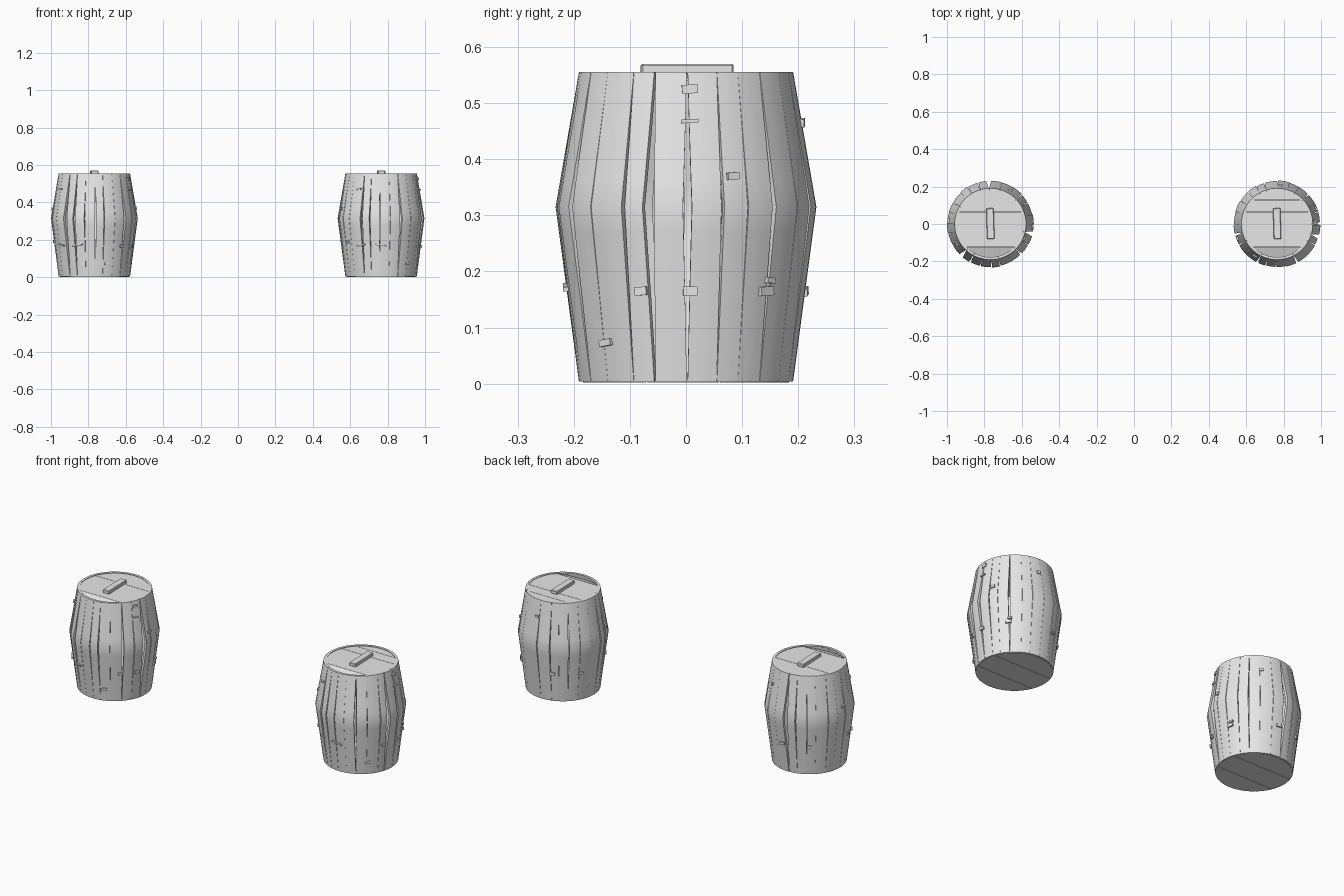
import bpy, bmesh, math, random
from mathutils import Matrix, Vector

if "Cube" in bpy.data.objects:
    bpy.data.objects.remove(bpy.data.objects["Cube"])

random.seed(4)
wood = bpy.data.materials.new("pale grey wood")
wood.diffuse_color = (0.8, 0.8, 0.8, 1)
wood.use_nodes = True
wood.node_tree.nodes["Principled BSDF"].inputs["Base Color"].default_value = wood.diffuse_color

Z_BOT, Z_MID, Z_TOP = 0.004, 0.315, 0.555
R_END, R_MID = 0.191, 0.233


def radius(z):
    t = (z - Z_BOT) / (Z_MID - Z_BOT) if z < Z_MID else (Z_TOP - z) / (Z_TOP - Z_MID)
    return R_END + (R_MID - R_END) * t


def finish(bm, name, cx, smooth=False):
    bmesh.ops.recalc_face_normals(bm, faces=bm.faces)
    me = bpy.data.meshes.new(name)
    bm.to_mesh(me)
    bm.free()
    me.materials.append(wood)
    ob = bpy.data.objects.new(name, me)
    ob.location.x = cx
    bpy.context.collection.objects.link(ob)
    if smooth:
        bpy.context.view_layer.objects.active = ob
        ob.select_set(True)
        bpy.ops.object.shade_smooth_by_angle(angle=math.radians(30))
        ob.select_set(False)
    return ob


def add_stave(bm, a0, a1, gap0, gap1, shift):
    # one bowed board, closed on all sides, narrowed at the belly by its gaps
    zs = [Z_BOT, 0.16, 0.27, Z_MID, 0.36, 0.46, Z_TOP]
    rings = []
    for z in zs:
        bulge = (radius(z) - R_END) / (R_MID - R_END)
        s = a0 + gap0 * (0.12 + 0.88 * bulge)
        e = a1 - gap1 * (0.12 + 0.88 * bulge)
        angs = [s + (e - s) * k / 3 for k in range(4)]
        ro = radius(z) + shift * bulge
        pts = [(ro, a) for a in angs] + [(ro - 0.014, a) for a in reversed(angs)]
        rings.append([bm.verts.new((r * math.cos(a), r * math.sin(a), z)) for r, a in pts])
    for lo, hi in zip(rings, rings[1:]):
        for i in range(8):
            j = (i + 1) % 8
            bm.faces.new((lo[i], lo[j], hi[j], hi[i]))
    bm.faces.new(rings[0])
    bm.faces.new(rings[-1])


def add_box(bm, size, matrix):
    bmesh.ops.create_cube(bm, size=1, matrix=matrix @ Matrix.Diagonal((*size, 1)))


def add_board(bm, y0, y1, r, z, thick, tilt=0.0):
    # slice of a disc between two y lines, optionally dropped at its outer edge
    def edge(y):
        return math.sqrt(max(r * r - y * y, 0))
    ys = [y0 + (y1 - y0) * k / 10 for k in range(11)]
    outline = [(edge(y), y) for y in ys] + [(-edge(y), y) for y in reversed(ys)]
    rings = []
    for dz in (-thick, 0):
        rings.append([bm.verts.new((x, y, z + dz - tilt * (y1 - y))) for x, y in outline])
    n = len(outline)
    for i in range(n):
        j = (i + 1) % n
        bm.faces.new((rings[0][i], rings[0][j], rings[1][j], rings[1][i]))
    bm.faces.new(rings[0])
    bm.faces.new(rings[1])
    bmesh.ops.remove_doubles(bm, verts=rings[0] + rings[1], dist=1e-5)


def barrel(side, cx, wide_gaps, lid_lines, pegs):
    # staves, with a few wide cracks at the listed angles
    bm = bmesh.new()
    n = 24
    step = math.tau / n
    cuts = [(i + random.uniform(-0.18, 0.18)) * step for i in range(n)]
    gaps = [random.choice((0.003, 0.004, 0.008, 0.012)) for _ in range(n)]
    for deg, g in wide_gaps:
        gaps[round(math.radians(deg) / step) % n] = g
    for i in range(n):
        j = (i + 1) % n
        a1 = cuts[j] + (math.tau if j == 0 else 0)
        add_stave(bm, cuts[i], a1, gaps[i], gaps[j], random.uniform(-0.004, 0.0))
    finish(bm, side + "_barrel_staves", cx, True)

    # lid boards, the front one sagging
    bm = bmesh.new()
    for y0, y1 in zip(lid_lines, lid_lines[1:]):
        sag = 0.35 if y0 < -0.18 else 0
        add_board(bm, y0 + 0.001, y1 - 0.001, 0.183, 0.552, 0.012, sag)
    finish(bm, side + "_barrel_lid", cx)

    # bottom boards
    bm = bmesh.new()
    for y0, y1 in ((-0.185, -0.07), (-0.07, 0.06), (0.06, 0.185)):
        add_board(bm, y0 + 0.001, y1 - 0.001, 0.185, 0.016, 0.014)
    finish(bm, side + "_barrel_bottom", cx)

    # lid handle bar
    bm = bmesh.new()
    add_box(bm, (0.04, 0.165, 0.02), Matrix.Translation((0.0, 0.002, 0.56)) @ Matrix.Rotation(0.03, 4, 'Z'))
    bmesh.ops.bevel(bm, geom=bm.edges[:], offset=0.003, segments=1, affect='EDGES')
    finish(bm, side + "_lid_handle", cx)

    # small splinters and pegs standing off the staves
    bm = bmesh.new()
    for deg, z, w, h in pegs:
        a = math.radians(deg)
        p = Vector((math.cos(a), math.sin(a), 0)) * (radius(z) - 0.001)
        p.z = z
        add_box(bm, (0.013, w, h), Matrix.Translation(p) @ Matrix.Rotation(a, 4, 'Z')
                @ Matrix.Rotation(random.uniform(-0.15, 0.15), 4, 'X'))
    finish(bm, side + "_barrel_pegs", cx)


# (angle, height, width, thickness) of the pegs
pegs_right = [(2, 0.525, 0.028, 0.016), (2, 0.468, 0.03, 0.007), (22, 0.37, 0.022, 0.013),
              (2, 0.165, 0.025, 0.016), (-22, 0.165, 0.022, 0.015), (42, 0.165, 0.03, 0.016),
              (44, 0.184, 0.02, 0.01), (85, 0.465, 0.02, 0.015), (-45, 0.073, 0.028, 0.012),
              (270, 0.172, 0.06, 0.008), (240, 0.172, 0.05, 0.008), (215, 0.19, 0.02, 0.015),
              (200, 0.365, 0.022, 0.014), (150, 0.165, 0.025, 0.015), (235, 0.47, 0.03, 0.008),
              (110, 0.165, 0.03, 0.015)]
pegs_left = [(d - 25, z, w, h) for d, z, w, h in pegs_right]

barrel("left", -0.768, [(90, 0.06), (352, 0.06), (218, 0.055), (240, 0.03), (315, 0.03)],
       [-0.183, -0.125, 0.065, 0.183], pegs_left)
barrel("right", 0.765, [(352, 0.05), (5, 0.035), (305, 0.03), (235, 0.03), (50, 0.02), (200, 0.03)],
       [-0.183, -0.125, 0.065, 0.13, 0.183], pegs_right)
